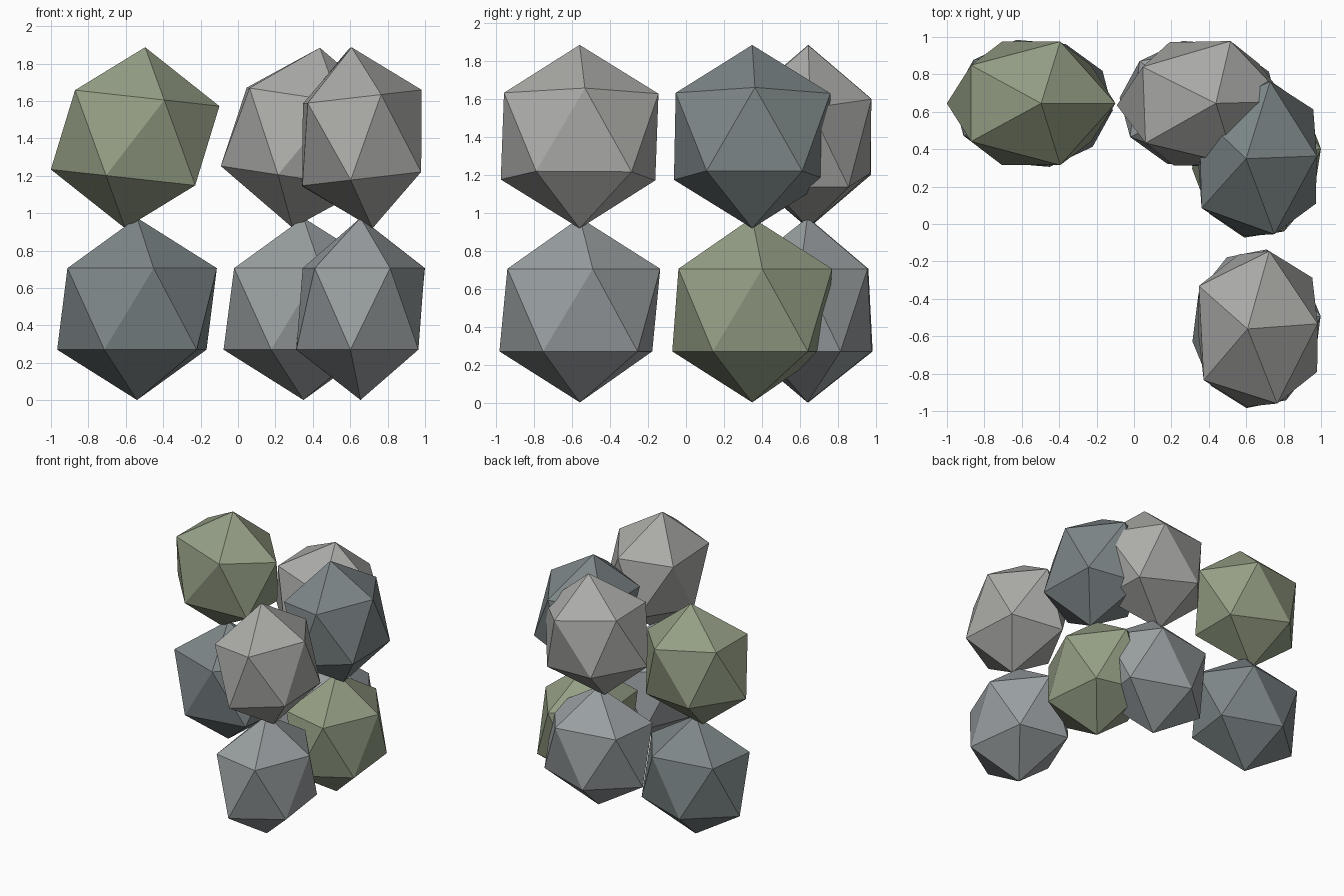
import bpy
from math import pi
from mathutils import Matrix

if "Cube" in bpy.data.objects:
    bpy.data.objects.remove(bpy.data.objects["Cube"])


def stone_material(name, rgb):
    mat = bpy.data.materials.new(name)
    mat.diffuse_color = (*rgb, 1)
    mat.use_nodes = True
    mat.node_tree.nodes["Principled BSDF"].inputs["Base Color"].default_value = mat.diffuse_color
    return mat


MOSS = stone_material("moss_stone", (0.30, 0.345, 0.235))
SLATE = stone_material("slate_stone", (0.205, 0.24, 0.245))
BLUE = stone_material("blue_grey_stone", (0.32, 0.345, 0.355))
PALE = stone_material("pale_stone", (0.41, 0.41, 0.395))


def boulder(name, centre, size, yaw, lean, mat):
    """Flat-faced boulder: turned, stretched along its wall, then leaned about y."""
    bpy.ops.mesh.primitive_ico_sphere_add(subdivisions=1, radius=1)
    ob = bpy.context.object
    ob.name = name
    ob.data.transform(Matrix.Rotation(lean, 4, 'Y')
                      @ Matrix.Diagonal((*size, 1))
                      @ Matrix.Rotation(yaw, 4, 'Z'))
    ob.location = centre
    ob.data.materials.append(mat)


ALONG_X = (0.48, 0.388, 0.487)   # stones of the back wall
ALONG_Y = (0.388, 0.48, 0.487)   # stones of the side wall
LOW, HIGH = 0.488, 1.403         # course heights

# Back wall
boulder("back_left_lower_boulder", (-0.54, 0.645, LOW), ALONG_X, -0.105, 0, SLATE)
boulder("back_left_upper_boulder", (-0.55, 0.645, HIGH), ALONG_X, 0, 0.11, MOSS)
boulder("back_right_lower_boulder", (0.35, 0.64, LOW), ALONG_X, -0.1, 0, BLUE)
boulder("back_right_upper_boulder", (0.365, 0.645, HIGH), ALONG_X, 0.03, 0.15, PALE)

# Side wall
boulder("side_back_lower_boulder", (0.655, 0.349, LOW), ALONG_Y, pi / 2 - 0.19, 0, MOSS)
boulder("side_back_upper_boulder", (0.66, 0.349, HIGH), ALONG_Y, pi / 2 - 0.28, -0.125, SLATE)
boulder("side_front_lower_boulder", (0.655, -0.56, LOW), ALONG_Y, pi / 2 - 0.155, 0, BLUE)
boulder("side_front_upper_boulder", (0.663, -0.561, HIGH), ALONG_Y, pi / 2 - 0.25, -0.115, PALE)
